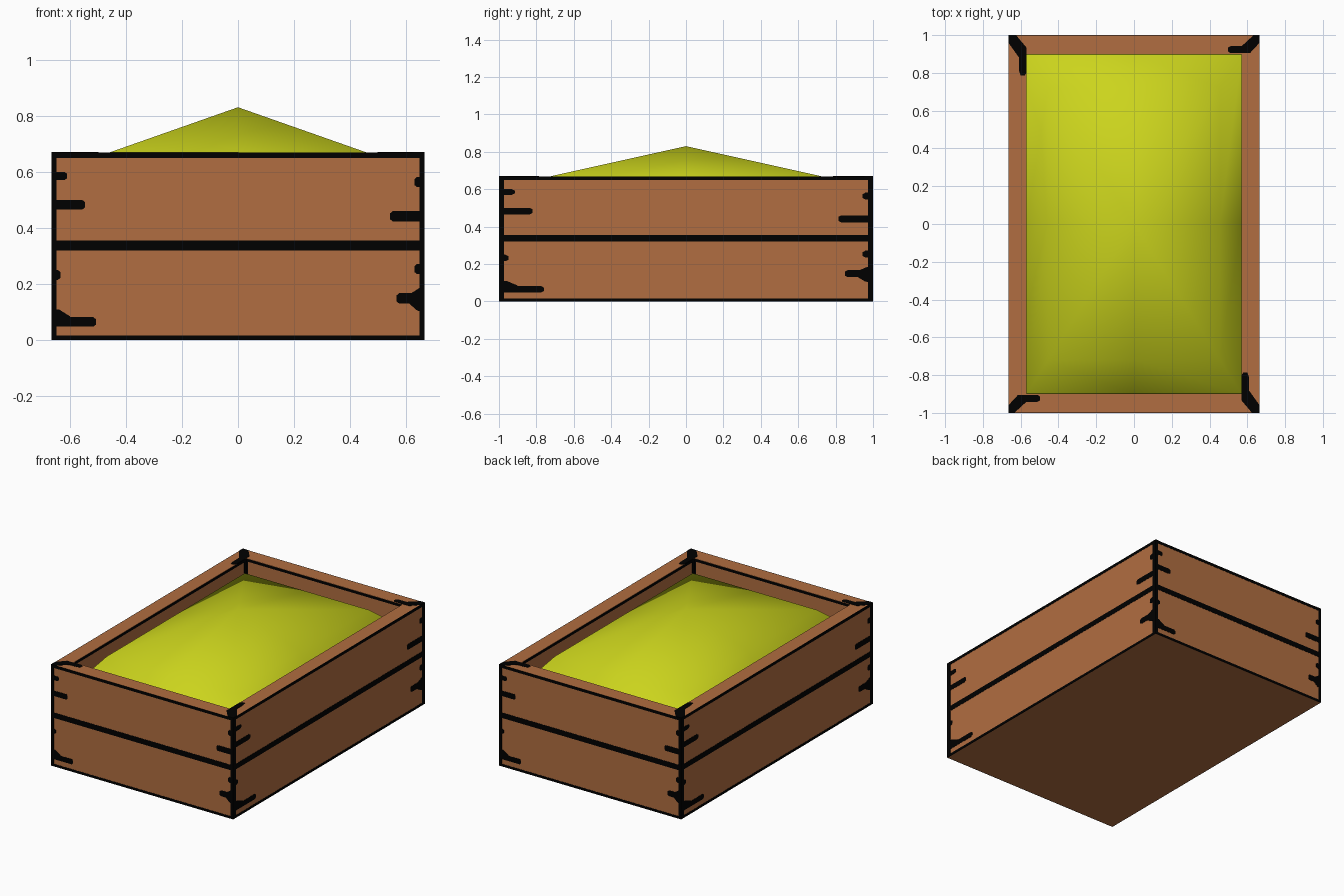
import bpy, bmesh
from mathutils import Vector

if "Cube" in bpy.data.objects:
    bpy.data.objects.remove(bpy.data.objects["Cube"])

T = 0.0015                     # thickness of the painted marks
HX, HY, H = 0.665, 1.0, 0.67   # outer half sizes and height, marks included
IX, IY = 0.57, 0.90            # inner half sizes


def material(name, col):
    m = bpy.data.materials.new(name)
    m.diffuse_color = (*col, 1)
    m.use_nodes = True
    m.node_tree.nodes["Principled BSDF"].inputs["Base Color"].default_value = m.diffuse_color
    return m


wood = material("brown wood", (0.44, 0.155, 0.052))
ink = material("black outline", (0.0, 0.0, 0.0))
grain = material("yellow green fill", (0.60, 0.66, 0.012))


def finish(name, bm, mat, fix=True):
    if fix:
        bmesh.ops.recalc_face_normals(bm, faces=bm.faces)
    me = bpy.data.meshes.new(name)
    bm.to_mesh(me)
    bm.free()
    me.materials.append(mat)
    ob = bpy.data.objects.new(name, me)
    bpy.context.collection.objects.link(ob)
    return ob


# Crate: open box with thick walls and a floor
bm = bmesh.new()


def ring(x, y, z):
    return [bm.verts.new((sx * x, sy * y, z)) for sx, sy in ((-1, -1), (1, -1), (1, 1), (-1, 1))]


loops = [ring(HX - T, HY - T, 0), ring(HX - T, HY - T, H - T),
         ring(IX, IY, H - T), ring(IX, IY, 0.04)]
for a, b in zip(loops, loops[1:]):
    for i in range(4):
        j = (i + 1) % 4
        bm.faces.new((a[i], a[j], b[j], b[i]))
bm.faces.new(loops[0][::-1])
bm.faces.new(loops[3])
finish("crate", bm, wood)


def plate(bm, pts, origin, u, v, n):
    """Thin closed slab with outline pts, standing T proud of a surface."""
    low, top = ([bm.verts.new(origin + u * a + v * b + n * h) for a, b in pts] for h in (-0.002, T))
    bm.faces.new(low[::-1])
    bm.faces.new(top)
    for i in range(len(pts)):
        j = (i + 1) % len(pts)
        bm.faces.new((low[i], low[j], top[j], top[i]))


def rect(a0, a1, b0, b1):
    return [(a0, b0), (a1, b0), (a1, b1), (a0, b1)]


def crack(side, tip, b0, b1):
    """Blunt crack running from the corner post in to the tip."""
    c = 0.008
    k = side * 0.015
    return [(side, b0), (tip + k, b0), (tip, b0 + c), (tip, b1 - c), (tip + k, b1), (side, b1)]


# Outlines and cracks on the four outer sides (widths as a share of half width)
Z = Vector((0, 0, 1))
sides = [(Vector((1, 0, 0)), Vector((0, -1, 0)), HX, HY, IX, IY),
         (Vector((0, 1, 0)), Vector((1, 0, 0)), HY, HX, IY, IX),
         (Vector((-1, 0, 0)), Vector((0, 1, 0)), HX, HY, IX, IY),
         (Vector((0, -1, 0)), Vector((-1, 0, 0)), HY, HX, IY, IX)]
marks = [rect(-1, -0.972, 0, H - T), rect(0.972, 1, 0, H - T),
         rect(-1, 1, 0, 0.016), rect(-1, 1, 0.32, 0.355), rect(-1, 1, 0.65, H - T),
         crack(-1, -0.915, 0.57, 0.60), crack(-1, -0.82, 0.465, 0.50),
         crack(-1, -0.95, 0.215, 0.25), crack(-1, -0.76, 0.048, 0.082),
         crack(1, 0.945, 0.545, 0.582), crack(1, 0.815, 0.423, 0.46),
         crack(1, 0.945, 0.235, 0.272), crack(1, 0.85, 0.13, 0.168),
         [(-1, 0.05), (-0.90, 0.05), (-0.90, 0.085), (-0.96, 0.11), (-1, 0.11)],
         [(1, 0.095), (1, 0.19), (0.97, 0.185), (0.91, 0.16), (0.91, 0.135), (0.955, 0.108)]]
bm = bmesh.new()
for u, n, half, dist, _, _ in sides:
    for m in marks:
        plate(bm, [(a * half, b) for a, b in m], n * (dist - T), u, Z, n)
finish("outer_outlines", bm, ink)

# Outlines on the inner sides: top line, board joint and corners
bm = bmesh.new()
for u, n, _, _, half, dist in sides:
    for m in (rect(-1, 1, 0.65, H - 2 * T), rect(-1, 1, 0.32, 0.355),
              rect(-1, -0.975, 0.04, H - 2 * T), rect(0.975, 1, 0.04, H - 2 * T)):
        plate(bm, [(a * half, b) for a, b in m], n * dist, u, Z, -n)
finish("inner_outlines", bm, ink)

# Mitre marks on the rim; the tail runs along x or y in alternate corners
bm = bmesh.new()
for sx, sy, along_y in ((-1, 1, True), (1, 1, False), (1, -1, True), (-1, -1, False)):
    mark = [(0, 0), (0.04, 0), (0.095, 0.065), (0.095, 0.20),
            (0.085, 0.215), (0.065, 0.215), (0.057, 0.19), (0.057, 0.12), (0.0, 0.04)]
    if not along_y:
        mark = [(b * 0.78, a) for a, b in mark]
    pts = [(sx * (HX - a), sy * (HY - b)) for a, b in mark]
    plate(bm, pts, Z * (H - T), Vector((1, 0, 0)), Vector((0, 1, 0)), Z)
finish("rim_corner_marks", bm, ink)

# Heaped fill: shallow pyramid whose rim bends steeply down to the walls
bm = bmesh.new()
around = [(1, 0), (1, 1), (0, 1), (-1, 1), (-1, 0), (-1, -1), (0, -1), (1, -1)]
peak = bm.verts.new((0, 0, 0.83))
bend = [bm.verts.new((0.455 * x, 0.72 * y, 0.67)) for x, y in around]
edge = [bm.verts.new((IX * x, IY * y, 0.52 if x and y else 0.45)) for x, y in around]
for i in range(8):
    j = (i + 1) % 8
    bm.faces.new((peak, bend[i], bend[j]))
    bm.faces.new((bend[i], edge[i], edge[j], bend[j]))
for f in bm.faces:
    f.smooth = True
finish("heaped_fill", bm, grain, fix=False)
